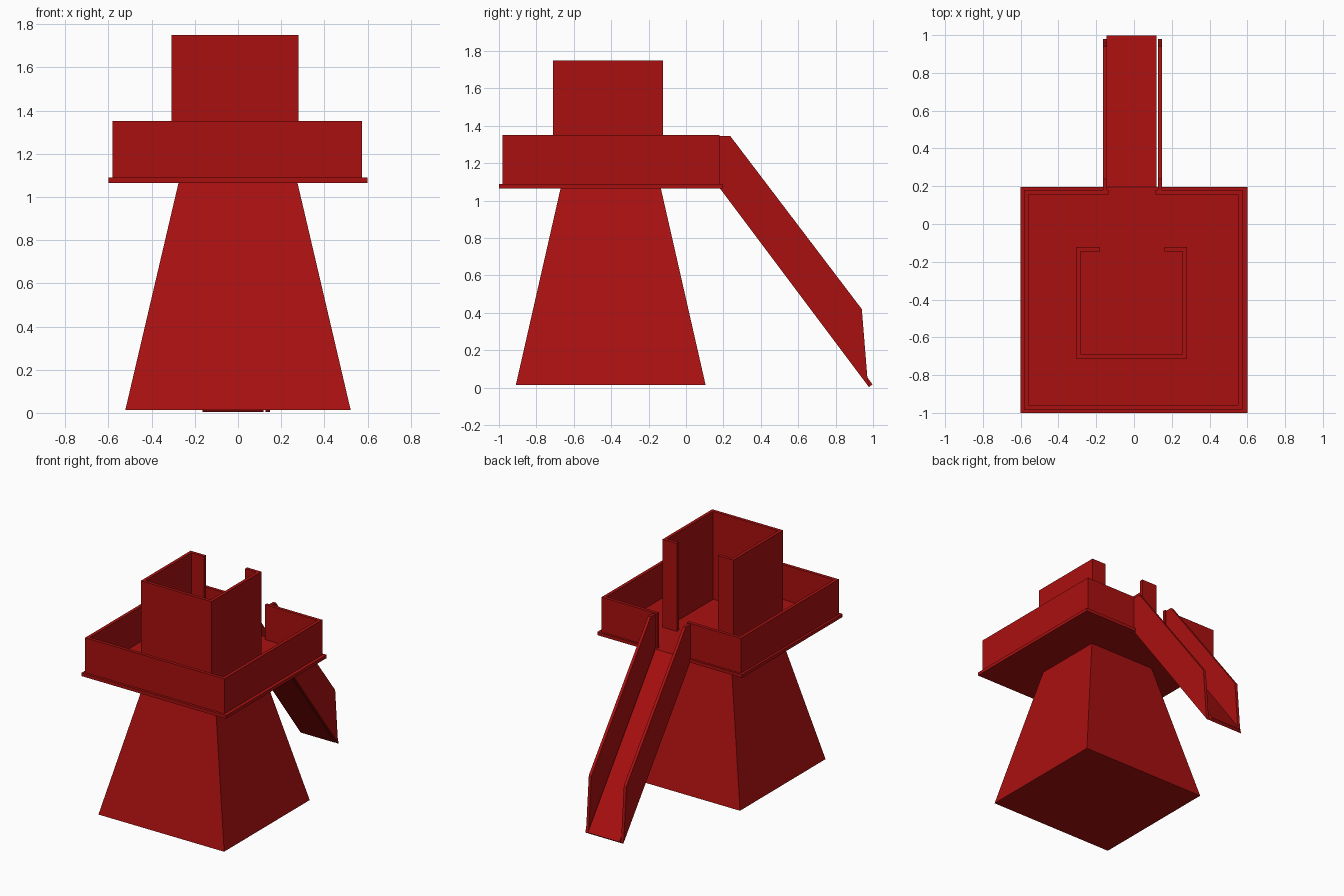
import bpy
import bmesh

cube = bpy.data.objects.get("Cube")
if cube:
    bpy.data.objects.remove(cube, do_unlink=True)

red = bpy.data.materials.new("deep_red")
red.use_nodes = True
colour = (0.4, 0.005, 0.005, 1)
red.diffuse_color = colour
red.node_tree.nodes["Principled BSDF"].inputs["Base Color"].default_value = colour


def finish(name, bm):
    bmesh.ops.recalc_face_normals(bm, faces=bm.faces)
    mesh = bpy.data.meshes.new(name)
    bm.to_mesh(mesh)
    bm.free()
    mesh.materials.append(red)
    obj = bpy.data.objects.new(name, mesh)
    bpy.context.collection.objects.link(obj)
    return obj


def rect(x0, x1, y0, y1):
    return [(x0, y0), (x1, y0), (x1, y1), (x0, y1)]


def loft(name, lower, upper):
    """Solid between two matching rings of 3D points."""
    bm = bmesh.new()
    a = [bm.verts.new(p) for p in lower]
    b = [bm.verts.new(p) for p in upper]
    n = len(a)
    bm.faces.new(a[::-1])
    bm.faces.new(b)
    for i in range(n):
        j = (i + 1) % n
        bm.faces.new((a[i], a[j], b[j], b[i]))
    return finish(name, bm)


def prism_z(name, outline, z0, z1):
    return loft(name, [(x, y, z0) for x, y in outline], [(x, y, z1) for x, y in outline])


def prism_x(name, outline, x0, x1):
    return loft(name, [(x0, y, z) for y, z in outline], [(x1, y, z) for y, z in outline])


def open_wall(name, x0, x1, y0, y1, gap0, gap1, z0, z1, t=0.024):
    """Rectangular wall with an opening in its back side."""
    outline = [(gap0, y1), (x0, y1), (x0, y0), (x1, y0), (x1, y1), (gap1, y1),
               (gap1, y1 - t), (x1 - t, y1 - t), (x1 - t, y0 + t),
               (x0 + t, y0 + t), (x0 + t, y1 - t), (gap0, y1 - t)]
    return prism_z(name, outline, z0, z1)


# Tapered base
loft("tapered_base",
     [(x, y, 0.013) for x, y in rect(-0.522, 0.522, -0.91, 0.105)],
     [(x, y, 1.068) for x, y in rect(-0.275, 0.275, -0.67, -0.135)])

# Platform and its surrounding walls
prism_z("platform", rect(-0.6, 0.6, -1.0, 0.195), 1.066, 1.09)
open_wall("parapet", -0.582, 0.575, -0.982, 0.18, -0.135, 0.115, 1.09, 1.352)
open_wall("tower", -0.308, 0.28, -0.712, -0.122, -0.18, 0.162, 1.09, 1.75)

# Slide bed and side rails
prism_x("slide_bed", [(0.18, 1.067), (0.978, 0.003), (0.997, 0.018), (0.195, 1.09), (0.18, 1.09)],
        -0.145, 0.118)
rail = [(0.18, 1.067), (0.978, 0.003), (0.968, 0.06), (0.94, 0.42), (0.237, 1.345), (0.18, 1.345)]
rail[1:3] = [(0.978, 0.003), (0.98, 0.01), (0.97, 0.05)]
for name, x0 in (("right_slide_rail", -0.164), ("left_slide_rail", 0.127)):
    prism_x(name, rail, x0, x0 + 0.022)
